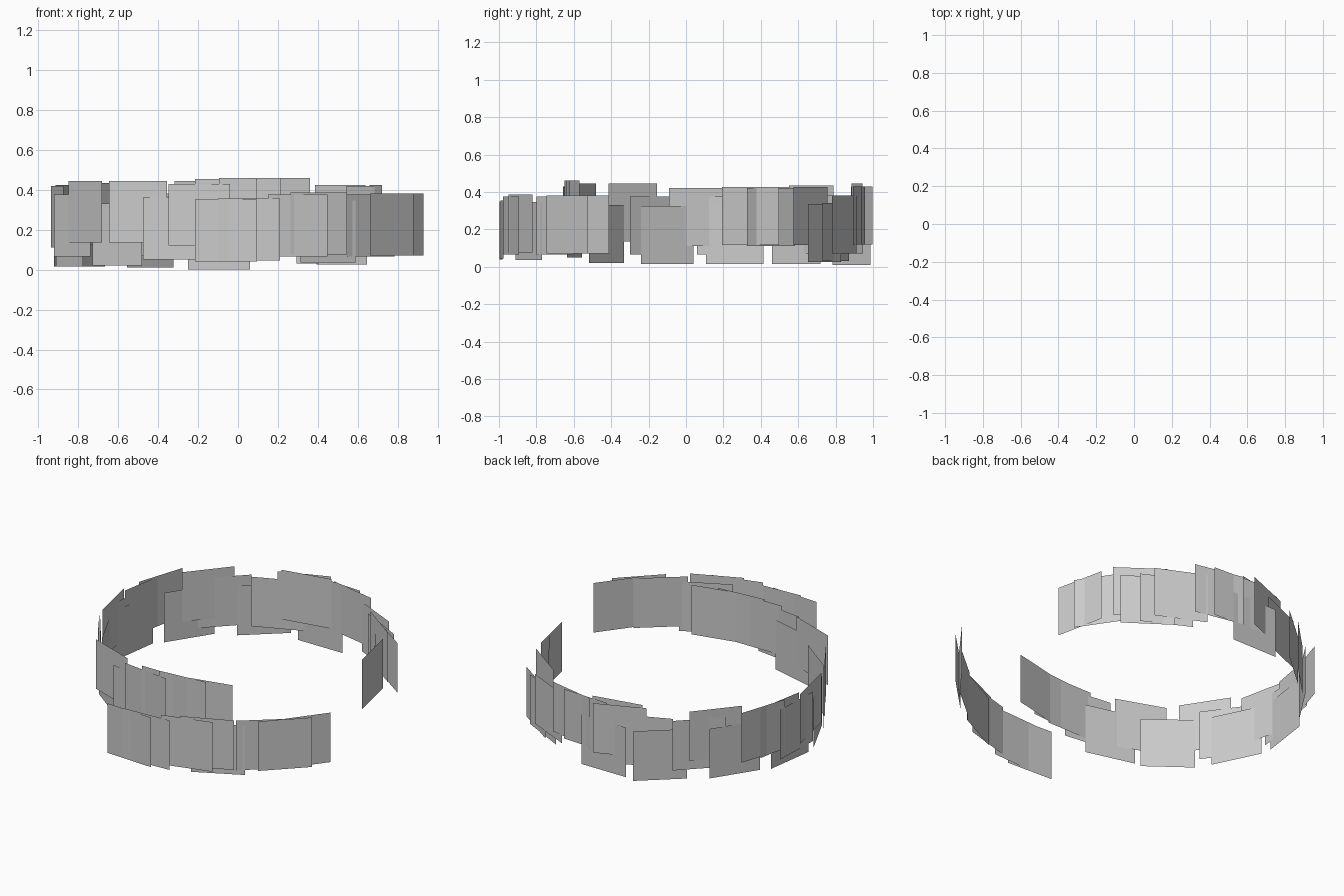
import bpy
import math

SIZE = 0.31  # every card is an upright square


def card_band(name, cards):
    """Build upright square cards from (x, y, heading in degrees, bottom z)."""
    verts, faces = [], []
    for x, y, heading, z in cards:
        a = math.radians(heading)
        dx, dy = math.cos(a) * SIZE / 2, math.sin(a) * SIZE / 2
        n = len(verts)
        verts += [(x - dx, y - dy, z), (x + dx, y + dy, z),
                  (x + dx, y + dy, z + SIZE), (x - dx, y - dy, z + SIZE)]
        faces.append((n, n + 1, n + 2, n + 3))
    mesh = bpy.data.meshes.new(name)
    mesh.from_pydata(verts, [], faces)
    obj = bpy.data.objects.new(name, mesh)
    bpy.context.collection.objects.link(obj)
    return obj


# Outer front arc
card_band("outer_card_band", [
    (-.06, -.99, -3, .04), (.055, -.985, 3, .045), (.3, -.935, 16, .065),
    (.405, -.885, 24, .075), (.45, -.84, 27, .035), (.665, -.70, 40, .065),
    (.77, -.635, 45, .07), (.835, -.535, 53, .07)])

# Inner front cards, tucked behind the outer arc
card_band("inner_front_cards", [
    (.21, -.605, 13, .15), (.06, -.635, 5, .15), (-.06, -.64, 0, .145),
    (-.195, -.64, -7, .12), (-.325, -.595, -15, .05), (-.5, -.535, -20, .135),
    (-.605, -.425, -37, .02)])

# Left side cards
card_band("left_cards", [
    (-.765, -.285, -57, .135), (-.83, -.175, -54, .065), (-.843, -.10, -64, .015),
    (-.905, .06, -78, .11), (-.915, .215, 88, .065), (-.90, .26, 82, .015),
    (-.89, .345, 80, .11), (-.865, .47, 72, .115), (-.75, .59, 57, .015),
    (-.675, .67, 50, .125), (-.61, .74, 45, .07)])

# Back and right side cards, curling inwards at the opening
card_band("back_cards", [
    (-.44, .885, 41, .01), (-.345, .885, 23, .07), (-.2, .94, 22, .12),
    (-.165, .915, 11, .135), (-.095, .95, 0, 0), (.035, .945, -3, .12),
    (.145, .925, -12, .12), (.36, .845, -25, .07), (.43, .80, -27, .03),
    (.52, .74, -35, .025), (.512, .665, -36, .115), (.63, .455, -56, .11),
    (.69, .345, -78, .115)])
